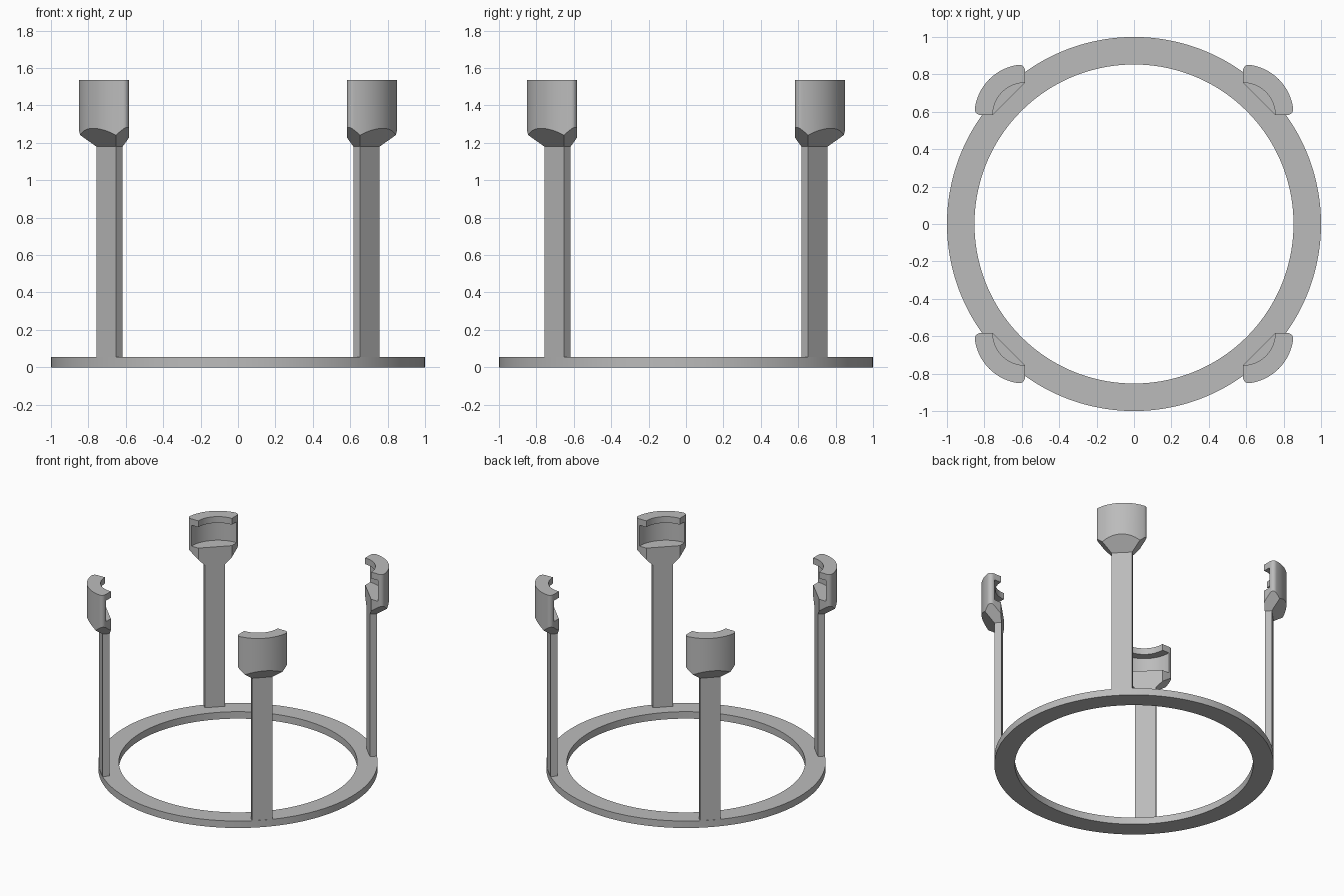
import bpy, bmesh
from math import sin, cos, pi, sqrt, atan2
from mathutils import Vector, Matrix

if "Cube" in bpy.data.objects:
    bpy.data.objects.remove(bpy.data.objects["Cube"])

grey = bpy.data.materials.new("plain grey")
grey.use_nodes = True
grey.diffuse_color = (0.5, 0.5, 0.5, 1)
grey.node_tree.nodes["Principled BSDF"].inputs["Base Color"].default_value = (0.5, 0.5, 0.5, 1)

# Main sizes
RING_OUT, RING_IN, RING_H = 1.0, 0.853, 0.055
C = 0.583                        # centre of each corner cup in x and y
R_OUT, R_GROOVE, R_LIP = 0.27, 0.233, 0.172
FILLET = 0.03
Z_NECK, Z_SHELF, Z_LIP, Z_TOP = 1.18, 1.32, 1.485, 1.535
POST_HALF, POST_OUT = 0.074, 0.997
POST_IN = (2 * C + R_LIP) / sqrt(2)   # flush with the shelf front
OUTWARD = Vector((1, 1, 0)).normalized()
SIDEWAYS = Vector((-1, 1, 0)).normalized()


def add_object(name, bm):
    bmesh.ops.recalc_face_normals(bm, faces=bm.faces)
    mesh = bpy.data.meshes.new(name)
    bm.to_mesh(mesh)
    bm.free()
    mesh.materials.append(grey)
    obj = bpy.data.objects.new(name, mesh)
    bpy.context.scene.collection.objects.link(obj)
    return obj


def activate(obj):
    bpy.ops.object.select_all(action='DESELECT')
    obj.select_set(True)
    bpy.context.view_layer.objects.active = obj


def smooth(obj):
    activate(obj)
    bpy.ops.object.shade_smooth_by_angle(angle=pi / 7)


def prism(points, z0, z1):
    bm = bmesh.new()
    face = bm.faces.new([bm.verts.new((x, y, z0)) for x, y in points])
    top = bmesh.ops.extrude_face_region(bm, geom=[face])["geom"]
    bmesh.ops.translate(bm, vec=(0, 0, z1 - z0),
                        verts=[v for v in top if isinstance(v, bmesh.types.BMVert)])
    return bm


def arc(cx, cy, r, a0, a1, n):
    return [(cx + r * cos(a0 + (a1 - a0) * i / n),
             cy + r * sin(a0 + (a1 - a0) * i / n)) for i in range(n + 1)]


# Base ring: a rectangle spun around z
bm = bmesh.new()
corners = [(RING_IN, 0), (RING_OUT, 0), (RING_OUT, RING_H), (RING_IN, RING_H)]
verts = [bm.verts.new((r, 0, z)) for r, z in corners]
edges = [bm.edges.new((verts[i], verts[(i + 1) % 4])) for i in range(4)]
bmesh.ops.spin(bm, geom=verts + edges, axis=(0, 0, 1), cent=(0, 0, 0),
               angle=2 * pi, steps=144)
bmesh.ops.remove_doubles(bm, verts=bm.verts, dist=0.0001)
smooth(add_object("base_ring", bm))

# Post: a flat bar set across the diagonal
bm = bmesh.new()
bmesh.ops.create_cube(bm, size=1)
z_low = RING_H / 2
bmesh.ops.scale(bm, vec=(POST_OUT - POST_IN, 2 * POST_HALF, Z_NECK - z_low), verts=bm.verts)
bmesh.ops.translate(bm, vec=((POST_OUT + POST_IN) / 2, 0, (Z_NECK + z_low) / 2), verts=bm.verts)
bmesh.ops.rotate(bm, cent=(0, 0, 0), matrix=Matrix.Rotation(pi / 4, 3, 'Z'), verts=bm.verts)
post = add_object("post_back_left", bm)

# Cup outline: quarter disc with rounded tips, cut off by the shelf chord
near = FILLET
far = sqrt((R_OUT - FILLET) ** 2 - FILLET ** 2)
tip = atan2(far, near)
outline = [(C + R_LIP, C)]
outline += arc(C + far, C + near, FILLET, -pi / 2, pi / 2 - tip, 8)
outline += arc(C, C, R_OUT, pi / 2 - tip, tip, 28)[1:-1]
outline += arc(C + near, C + far, FILLET, tip, pi, 8)
outline += [(C, C + R_LIP)]
bm = prism(outline, Z_NECK, Z_TOP)

# Sloped neck: three 45 degree cuts that meet the post
for direction, offset in ((OUTWARD, POST_OUT), (SIDEWAYS, POST_HALF), (-SIDEWAYS, POST_HALF)):
    cut = bmesh.ops.bisect_plane(
        bm, geom=bm.verts[:] + bm.edges[:] + bm.faces[:], dist=0.00001,
        plane_co=direction * offset + Vector((0, 0, Z_NECK)),
        plane_no=direction - Vector((0, 0, 1)), clear_outer=True)
    rim = [e for e in bm.edges if e.is_boundary]
    bmesh.ops.holes_fill(bm, edges=rim, sides=0)
cup = add_object("cup_back_left", bm)

# Hollow out the groove and the opening through the lip
for radius, z0, z1 in ((R_GROOVE, Z_SHELF, Z_LIP), (R_LIP, Z_SHELF + 0.05, Z_TOP + 0.1)):
    cutter = add_object("cup_cutter", prism(arc(C, C, radius, 0, 2 * pi, 96)[:-1], z0, z1))
    cutter.hide_render = True
    activate(cup)
    mod = cup.modifiers.new("hollow", 'BOOLEAN')
    mod.operation = 'DIFFERENCE'
    mod.solver = 'EXACT'
    mod.object = cutter
    bpy.ops.object.modifier_apply(modifier=mod.name)
    bpy.data.objects.remove(cutter)
smooth(cup)

# Repeat post and cup at the other corners
for i, corner in enumerate(("back_right", "front_right", "front_left"), 1):
    for part, source in (("post", post), ("cup", cup)):
        copy = bpy.data.objects.new(f"{part}_{corner}", source.data)
        copy.rotation_euler.z = i * pi / 2
        bpy.context.scene.collection.objects.link(copy)
